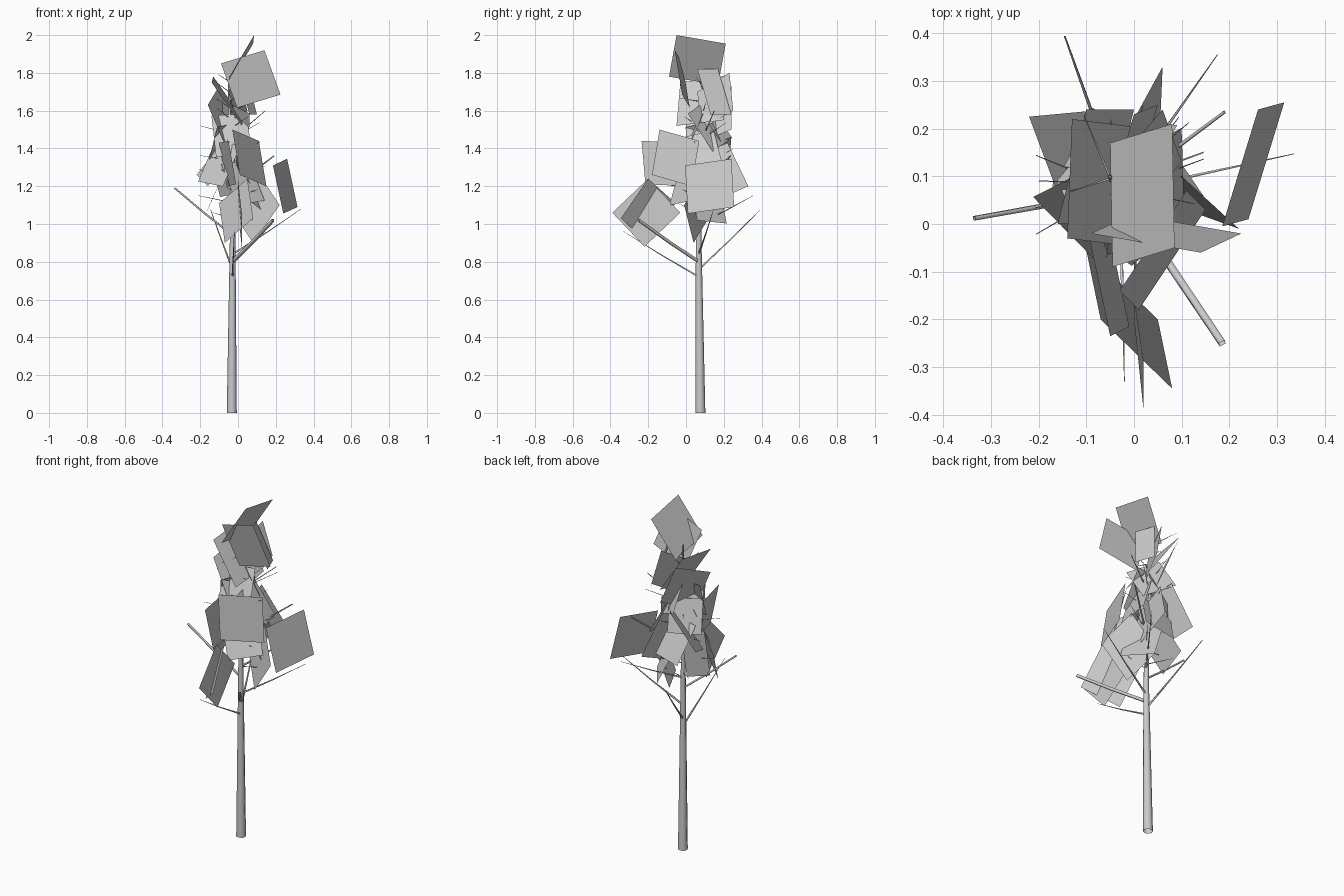
import bpy, math, random
from mathutils import Vector

random.seed(4)
grey = bpy.data.materials.new("pale_grey")
grey.diffuse_color = (0.6, 0.6, 0.6, 1)


def add_mesh(name, verts, faces):
    me = bpy.data.meshes.new(name)
    me.from_pydata(verts, [], faces)
    me.materials.append(grey)
    ob = bpy.data.objects.new(name, me)
    bpy.context.collection.objects.link(ob)
    return ob


def tube(name, path, sides):
    """Tapered tube through (point, radius) pairs, open at the ends."""
    axis = (path[-1][0] - path[0][0]).normalized()
    u = axis.orthogonal().normalized()
    w = axis.cross(u)
    verts, faces = [], []
    for p, r in path:
        for k in range(sides):
            a = 2 * math.pi * k / sides
            verts.append(p + r * (math.cos(a) * u + math.sin(a) * w))
    for i in range(len(path) - 1):
        for k in range(sides):
            a, b = i * sides + k, i * sides + (k + 1) % sides
            faces.append((a, b, b + sides, a + sides))
    add_mesh(name, verts, faces).data.shade_smooth()


def trunk_at(z):
    """Trunk centre line: almost straight, leaning back a little at the top."""
    lean = max(0, z - 1.1) / 0.7
    return Vector((-0.033 + 0.005 * min(z, 1.1) - 0.024 * lean,
                   0.076 - 0.01 * min(z, 1.1) + 0.035 * lean, z))


# Trunk, narrowing to the crown
tube("trunk", [(trunk_at(0.3 * i), 0.0265 - 0.0038 * i) for i in range(7)], 8)

# Main branches: start height, tip, start radius, tip radius
branches = [
    (0.94, (-0.335, 0.012, 1.19), 0.007, 0.006),
    (0.80, (0.185, -0.25, 1.02), 0.011, 0.010),
    (0.84, (0.335, 0.147, 1.08), 0.006, 0.001),
    (0.76, (-0.145, 0.393, 1.075), 0.006, 0.002),
    (0.72, (-0.02, -0.33, 0.96), 0.006, 0.001),
    (1.0, (0.175, 0.355, 1.15), 0.006, 0.001),
    (1.2, (0.19, 0.235, 1.36), 0.006, 0.004),
    (1.45, (0.145, 0.15, 1.6), 0.004, 0.002),
]
for i, (z, tip, r0, r1) in enumerate(branches):
    base, tip = trunk_at(z), Vector(tip)
    mid = base.lerp(tip, 0.5) - Vector((0, 0, 0.004))
    tube(f"branch_{i}", [(base, r0), (mid, (r0 + r1) / 2), (tip, r1)], 4)

# Fine twigs spiralling up through the crown
for i in range(28):
    z = 1.0 + 0.028 * i
    a = i * 2.4
    reach = random.uniform(0.09, 0.19) * (1.1 if z < 1.5 else 0.75)
    base = trunk_at(z)
    tip = base + Vector((math.cos(a) * reach, math.sin(a) * reach, random.uniform(0.02, 0.1)))
    tube(f"twig_{i}", [(base, 0.003), (tip, 0.001)], 3)

# Outer leaf cards: three corners each, the fourth completes the card
cards = [
    ((0.085, -0.05, 2.0), (0.08, 0.21, 1.955), (-0.05, 0.17, 1.735)),
    ((-0.09, -0.02, 1.85), (0.14, -0.06, 1.92), (0.225, -0.02, 1.685)),
    ((0.185, -0.005, 1.31), (0.26, 0.24, 1.345), (0.315, 0.255, 1.09)),
    ((0.02, -0.39, 1.06), (0.0, -0.2, 1.24), (0.0, -0.03, 1.06)),
    ((0.08, -0.345, 1.03), (0.05, -0.2, 1.24), (-0.1, -0.055, 1.11)),
    ((0.08, 0.04, 0.9), (0.22, -0.01, 1.1), (0.1, 0.1, 1.28)),
    ((-0.03, -0.14, 1.5), (0.11, 0.07, 1.44), (0.15, 0.03, 1.2)),
    ((-0.05, -0.235, 1.44), (-0.1, 0.0, 1.43), (-0.06, 0.02, 1.2)),
    ((0.0, 0.22, 1.43), (0.06, 0.33, 1.2), (0.05, 0.1, 1.1)),
    ((-0.22, 0.225, 1.26), (-0.06, 0.24, 1.46), (0.0, 0.08, 1.40)),
    ((-0.14, -0.03, 1.75), (-0.13, 0.22, 1.78), (0.03, 0.2, 1.55)),
    ((0.04, 0.06, 1.82), (0.0, 0.17, 1.82), (0.06, 0.24, 1.58)),
    ((-0.1, 0.24, 1.73), (-0.16, 0.0, 1.63), (-0.06, 0.0, 1.40)),
    ((0.0, 0.23, 1.8), (0.05, 0.25, 1.6), (0.0, 0.08, 1.5)),
]
for i, corners in enumerate(cards):
    p, q, r = map(Vector, corners)
    add_mesh(f"leaf_card_{i}", [p, q, r, p + r - q], [(0, 1, 2, 3)])

# Inner leaf cards: steep squares set around the trunk in a spiral
for i in range(9):
    z = 1.12 + 0.05 * i
    a = i * 2.4 + 0.6
    out = Vector((math.cos(a), math.sin(a), 0))
    side = Vector((-out.y, out.x, random.uniform(-0.5, 0.5))).normalized()
    up = (Vector((0, 0, 1)) - 0.45 * out).cross(side).cross(side).normalized()
    c = trunk_at(z) + out * (0.09 if z < 1.4 else 0.05)
    s, u = side * 0.095, up * 0.12
    add_mesh(f"inner_leaf_card_{i}", [c - s - u, c + s - u, c + s + u, c - s + u],
             [(0, 1, 2, 3)])
